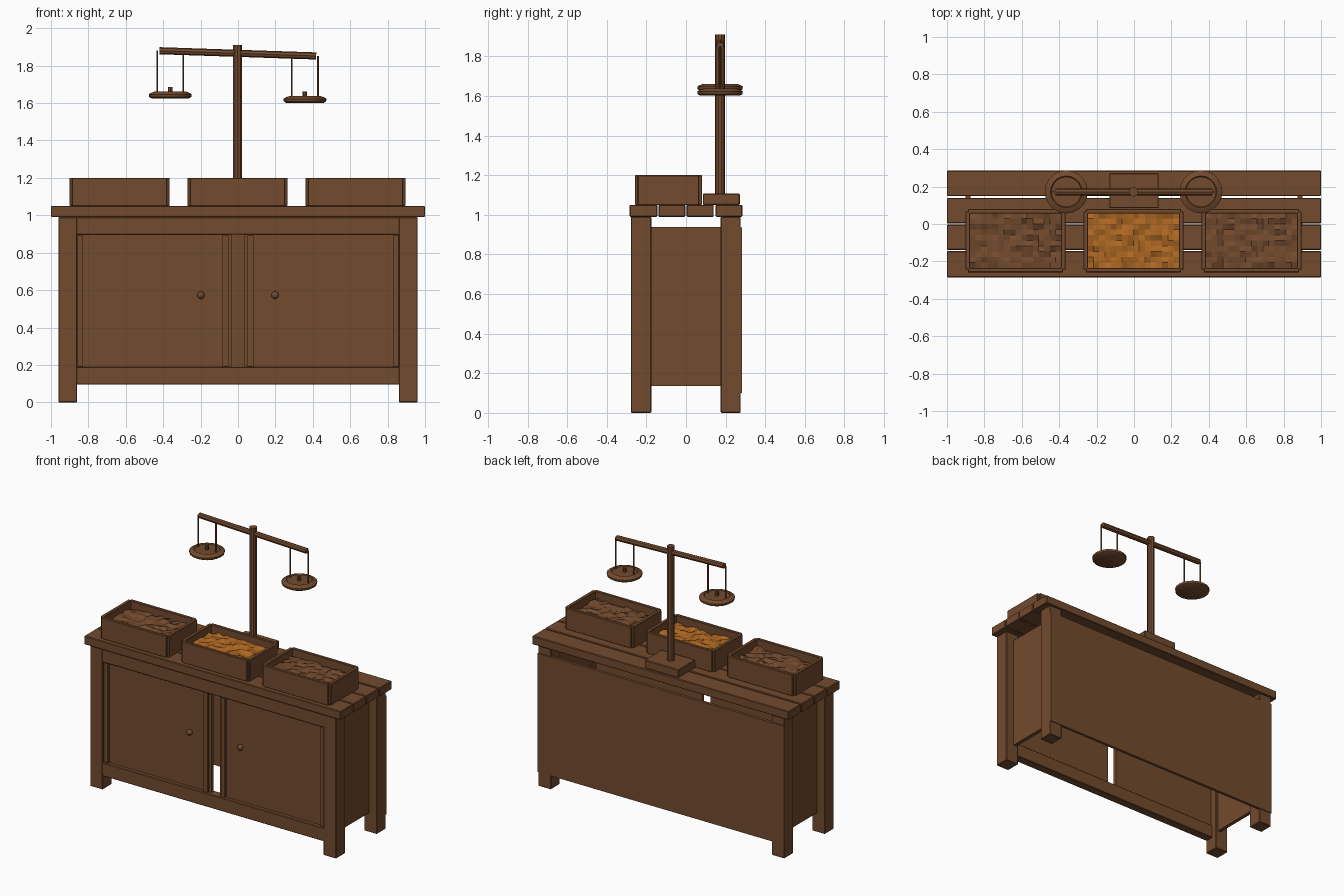
import bpy, bmesh, math, random
from mathutils import Vector

if "Cube" in bpy.data.objects:
    bpy.data.objects.remove(bpy.data.objects["Cube"])

random.seed(4)


def material(name, rgb):
    m = bpy.data.materials.new(name)
    m.diffuse_color = (*rgb, 1)
    m.use_nodes = True
    m.node_tree.nodes["Principled BSDF"].inputs["Base Color"].default_value = m.diffuse_color
    return m


WOOD = material("brown wood", (0.171, 0.069, 0.027))
GRAIN = material("golden grain", (0.423, 0.138, 0.016))


def finish(name, bm, mat=WOOD, smooth=False):
    bmesh.ops.recalc_face_normals(bm, faces=bm.faces)
    me = bpy.data.meshes.new(name)
    bm.to_mesh(me)
    bm.free()
    me.materials.append(mat)
    ob = bpy.data.objects.new(name, me)
    bpy.context.collection.objects.link(ob)
    if smooth:
        bpy.ops.object.select_all(action='DESELECT')
        ob.select_set(True)
        bpy.context.view_layer.objects.active = ob
        bpy.ops.object.shade_smooth_by_angle(angle=math.radians(35))
    return ob


def box(name, x, y, z, bevel=0.004):
    """Board given by its (min, max) on each axis."""
    bm = bmesh.new()
    bmesh.ops.create_cube(bm, size=1)
    for v in bm.verts:
        v.co = [r[0] if c < 0 else r[1] for c, r in zip(v.co, (x, y, z))]
    if bevel:
        bmesh.ops.bevel(bm, geom=bm.edges[:], offset=bevel, segments=1, affect='EDGES')
    return finish(name, bm)


def rod(name, a, b, radius, sides=8):
    """Straight rod between two points."""
    a, b = Vector(a), Vector(b)
    bm = bmesh.new()
    bmesh.ops.create_cone(bm, cap_ends=True, segments=sides, radius1=radius,
                          radius2=radius, depth=(b - a).length)
    rot = (b - a).to_track_quat('Z', 'Y')
    for v in bm.verts:
        v.co = rot @ v.co + (a + b) / 2
    return finish(name, bm)


def lathe(name, profile, centre, sides=20):
    """Spin a (radius, height) profile around z and cap both ends."""
    bm = bmesh.new()
    rings = []
    for r, z in profile:
        rings.append([bm.verts.new((centre[0] + r * math.cos(2 * math.pi * i / sides),
                                    centre[1] + r * math.sin(2 * math.pi * i / sides),
                                    centre[2] + z)) for i in range(sides)])
    for lo, hi in zip(rings, rings[1:]):
        for i in range(sides):
            j = (i + 1) % sides
            bm.faces.new((lo[i], lo[j], hi[j], hi[i]))
    bm.faces.new(rings[0])
    bm.faces.new(rings[-1])
    return finish(name, bm, smooth=True)


def span(a, b, s):
    """Range mirrored in x when s is -1."""
    return tuple(sorted((a * s, b * s)))


# Table top planks
for y in ((-0.285, -0.145), (-0.139, -0.003), (0.003, 0.14), (0.149, 0.285)):
    box("top_plank", (-1, 1), y, (0.99, 1.05))

# Legs, side panels and doors, mirrored left and right
for s in (-1, 1):
    box("front_leg", span(0.86, 0.96, s), (-0.278, -0.175), (0, 0.99))
    box("back_leg", span(0.86, 0.96, s), (0.175, 0.276), (0, 0.99))
    box("side_panel", span(0.875, 0.9, s), (-0.18, 0.18), (0.135, 0.938), 0)
    box("door", span(0.033, 0.865, s), (-0.25, -0.228), (0.185, 0.905), 0)
    box("door_outer_strip", span(0.828, 0.86, s), (-0.265, -0.248), (0.19, 0.893), 0.002)
    box("door_inner_strip", span(0.05, 0.084, s), (-0.265, -0.248), (0.19, 0.893), 0.002)
    # Door knob
    bm = bmesh.new()
    bmesh.ops.create_uvsphere(bm, u_segments=12, v_segments=8, radius=0.02)
    bmesh.ops.translate(bm, verts=bm.verts, vec=(0.198 * s, -0.257, 0.573))
    finish("door_knob", bm, smooth=True)

# Front rails and back panel
box("bottom_rail", (-0.87, 0.87), (-0.276, -0.215), (0.095, 0.19))
box("top_rail", (-0.87, 0.87), (-0.276, -0.215), (0.897, 0.99))
box("back_panel", (-0.96, 0.96), (0.262, 0.282), (0.1, 0.937), 0)


def crate(cx, fill):
    """Open crate with notched corners and a bumpy filling."""
    y0, y1, z = -0.258, 0.08, (1.05, 1.2)
    for s in (-1, 1):
        box("crate_end", tuple(cx + v for v in span(0.243, 0.268, s)),
            (y0 + 0.014, y1 - 0.014), z, 0.003)
    for y in ((y0, y0 + 0.023), (y1 - 0.023, y1)):
        box("crate_long_side", (cx - 0.254, cx + 0.254), y, z, 0.003)
    box("crate_floor", (cx - 0.25, cx + 0.25), (y0 + 0.01, y1 - 0.01), (1.05, 1.065), 0)
    bm = bmesh.new()
    bmesh.ops.create_grid(bm, x_segments=16, y_segments=10, size=1)
    for v in bm.verts:
        v.co = (cx + v.co.x * 0.245, (y0 + y1) / 2 + v.co.y * 0.147,
                1.147 + random.uniform(-0.011, 0.011))
    finish("crate_filling", bm, fill)


crate(-0.633, WOOD)
crate(-0.003, GRAIN)
crate(0.628, WOOD)

# Balance scale: base, post and tilted beam
Y = 0.172
box("scale_base", (-0.132, 0.132), (0.085, 0.272), (1.05, 1.107))
rod("scale_post", (-0.002, Y, 1.1), (-0.002, Y, 1.91), 0.025, 10)
rod("scale_beam", (-0.42, Y, 1.88), (0.418, Y, 1.852), 0.019)

# Hanging pans with their wires and centre studs
for cx, z in ((-0.362, 1.625), (0.358, 1.601)):
    lathe("scale_pan", [(0.1, 0), (0.113, 0.008), (0.115, 0.022), (0.104, 0.029),
                        (0.085, 0.036), (0.08, 0.03)], (cx, Y, z))
    rod("pan_stud", (cx, Y, z + 0.025), (cx, Y, z + 0.062), 0.012)
    for dx in (-0.07, 0.07):
        x = cx + dx
        rod("pan_wire", (x, Y, z + 0.025), (x, Y, 1.866 - 0.0334 * x), 0.005, 6)
